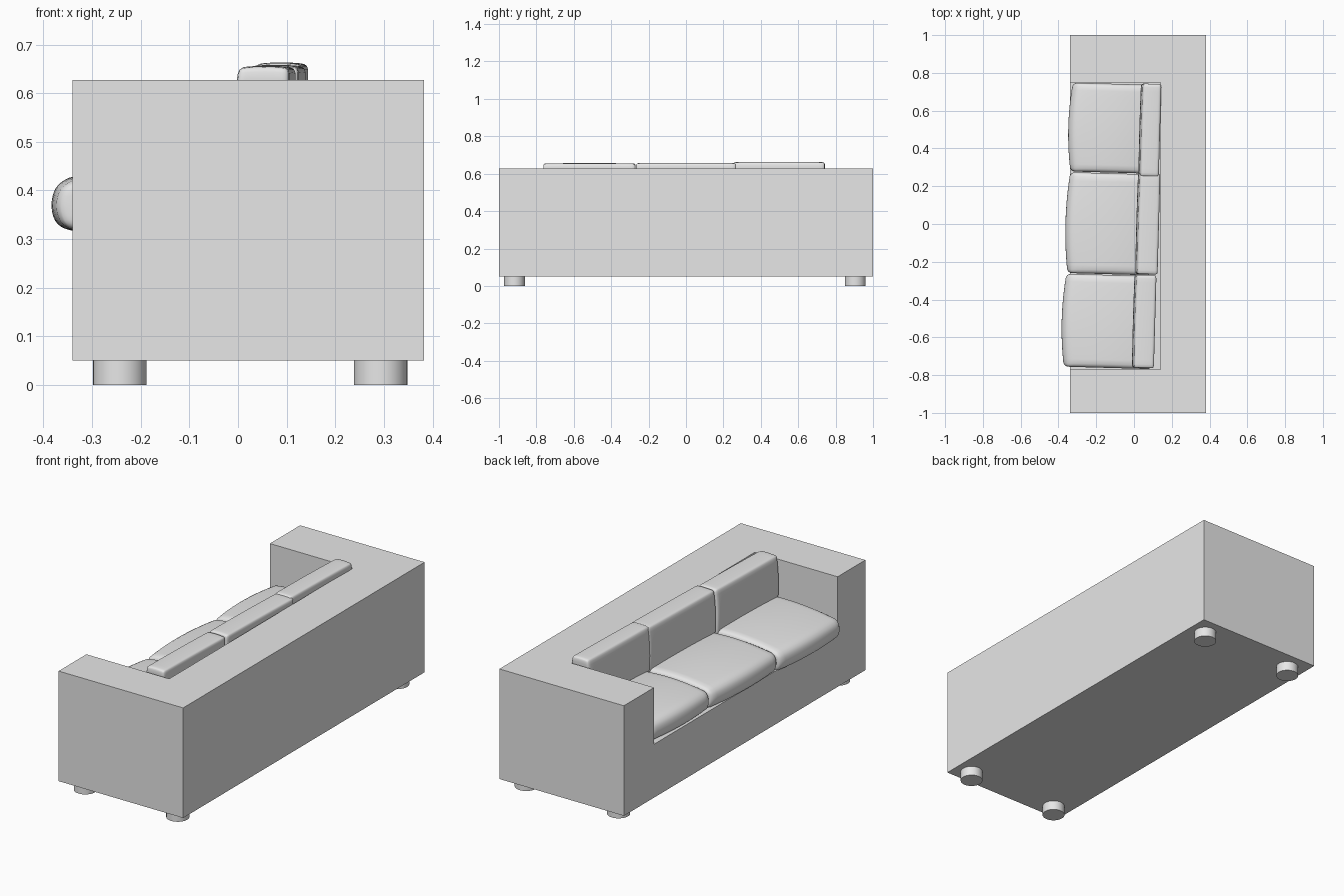
import bpy
import bmesh
from math import sin, pi, radians
from mathutils import Vector

cube = bpy.data.objects.get("Cube")
if cube:
    bpy.data.objects.remove(cube, do_unlink=True)

grey = bpy.data.materials.new("plain_grey")
grey.use_nodes = True
grey.diffuse_color = (0.8, 0.8, 0.8, 1)
grey.node_tree.nodes["Principled BSDF"].inputs["Base Color"].default_value = (0.8, 0.8, 0.8, 1)


def make_object(name, bm):
    mesh = bpy.data.meshes.new(name)
    bm.to_mesh(mesh)
    bm.free()
    mesh.materials.append(grey)
    obj = bpy.data.objects.new(name, mesh)
    bpy.context.collection.objects.link(obj)
    return obj


def activate(obj):
    bpy.ops.object.select_all(action='DESELECT')
    obj.select_set(True)
    bpy.context.view_layer.objects.active = obj


def box(name, low, high):
    low, high = Vector(low), Vector(high)
    bm = bmesh.new()
    bmesh.ops.create_cube(bm, size=1)
    for v in bm.verts:
        v.co = (low + high) / 2 + v.co * (high - low)
    return make_object(name, bm)


def cushion(name, low, high, radius, front, nose, crown, tilt=0):
    """Rounded box whose front (-x) and top swell outward."""
    low, high = Vector(low), Vector(high)
    half = (high - low) / 2
    bm = bmesh.new()
    bmesh.ops.create_cube(bm, size=2)
    bmesh.ops.subdivide_edges(bm, edges=bm.edges[:], cuts=15, use_grid_fill=True)
    for v in bm.verts:
        # crowd the grid towards the edges, then round them
        u = Vector([sin(c * pi / 2) for c in v.co])
        p = Vector([a * h for a, h in zip(u, half)])
        inner = Vector([max(radius - h, min(h - radius, c)) for c, h in zip(p, half)])
        p = inner + (p - inner).normalized() * radius
        ux, uy, uz = [c / h for c, h in zip(p, half)]
        ahead = max(0, -ux)
        p.x -= ahead * (front * (1 - uy * uy) + nose * (1 - uz * uz))
        p.z += max(0, uz) * crown * ((1 - ux * ux) + 0.4 * (1 - uy * uy))
        v.co = p
    obj = make_object(name, bm)
    obj.location = (low + high) / 2
    obj.rotation_euler = (0, radians(tilt), radians(-1.6))
    activate(obj)
    bpy.ops.object.shade_smooth_by_angle(angle=radians(40))
    return obj


# Body with the seating recess cut out
body = box("sofa_body", (-0.34, -1, 0.05), (0.382, 1, 0.627))
cutter = box("recess_cutter", (-0.6, -0.77, 0.33), (0.14, 0.75, 0.9))
cutter.hide_render = True
cut = body.modifiers.new("recess", 'BOOLEAN')
cut.operation = 'DIFFERENCE'
cut.solver = 'EXACT'
cut.object = cutter
activate(body)
bpy.ops.object.modifier_apply(modifier=cut.name)
bpy.data.objects.remove(cutter, do_unlink=True)

# Seat and back cushions: name, y range, seat front, back cushion x range, top, tilt
rows = [
    ("left", 0.272, 0.742, -0.31, 0.042, 0.138, 0.659, 0),
    ("middle", -0.266, 0.268, -0.325, 0.026, 0.132, 0.654, -0.5),
    ("right", -0.762, -0.27, -0.345, 0.008, 0.112, 0.652, -2),
]
for side, y0, y1, seat_x, back_x0, back_x1, top, tilt in rows:
    cushion("seat_cushion_" + side, (seat_x, y0, 0.325), (0.1, y1, 0.425),
            0.022, 0.018, 0.02, 0.018, tilt)
    shift = -0.02 if side == "left" else 0
    cushion("back_cushion_" + side, (back_x0, y0 + shift, 0.36), (back_x1, y1, top),
            0.012, 0.002, 0.012, 0.003)

# Short round feet
for x, depth in ((-0.243, "front"), (0.293, "back")):
    for y, side in ((-0.917, "right"), (0.905, "left")):
        bm = bmesh.new()
        bmesh.ops.create_cone(bm, cap_ends=True, segments=32,
                              radius1=0.055, radius2=0.055, depth=0.06)
        foot = make_object("foot_" + depth + "_" + side, bm)
        foot.location = (x, y, 0.03)
        activate(foot)
        bpy.ops.object.shade_smooth_by_angle(angle=radians(40))
